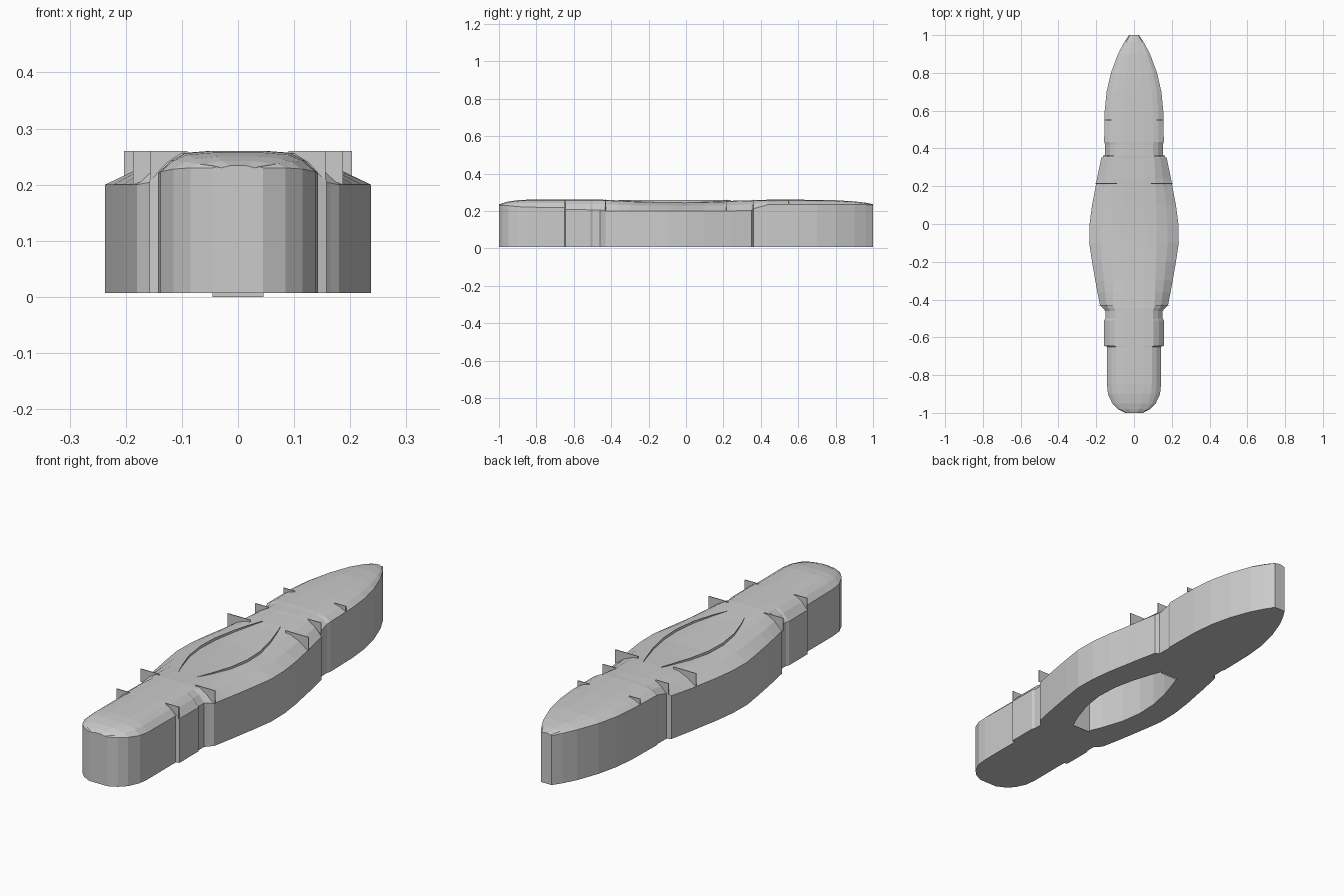
import bpy

if "Cube" in bpy.data.objects:
    bpy.data.objects.remove(bpy.data.objects["Cube"])

BASE = 0.007

# stations along the length: y, half width, edge height, centre height
STATIONS = [
    (-1.00, .045, .230, .234), (-.98, .085, .230, .242), (-.95, .115, .228, .250),
    (-.90, .138, .223, .257), (-.85, .143, .220, .260), (-.65, .143, .218, .260),
    (-.645, .158, .207, .260), (-.51, .158, .206, .260), (-.50, .152, .206, .260),
    (-.46, .152, .205, .260), (-.445, .165, .203, .260), (-.43, .180, .200, .259),
    (-.36, .194, .200, .256), (-.30, .205, .200, .253), (-.20, .222, .200, .250),
    (-.10, .237, .200, .248), (.00, .235, .200, .247), (.10, .222, .200, .249),
    (.20, .203, .200, .252), (.24, .196, .200, .254), (.35, .173, .203, .257),
    (.36, .155, .212, .258), (.42, .153, .228, .259), (.435, .158, .233, .260),
    (.60, .155, .235, .260), (.70, .145, .235, .259), (.80, .122, .235, .257),
    (.90, .085, .235, .251), (.96, .053, .233, .244), (1.00, .027, .231, .236)]

# half width of the underside opening at matching stations
OPENING = {-.36: .045, -.30: .070, -.20: .103, -.10: .117,
           .00: .113, .10: .092, .20: .060, .24: .045}


def make_object(name, verts, faces):
    mesh = bpy.data.meshes.new(name)
    mesh.from_pydata(verts, [], faces)
    mesh.update()
    obj = bpy.data.objects.new(name, mesh)
    bpy.context.collection.objects.link(obj)
    return obj


def section(y, w, edge, top):
    """Closed ring: across the crowned top, then back under the base."""
    s = .66 * w if w < .16 else .105 + (w - .16) * .2
    half = [(w, edge), (s + (w - s) * .5, edge + (top - edge) * .58),
            (s, top - .004), (s * .5, top)]
    upper = [(-x, z) for x, z in half] + [(x, z) for x, z in reversed(half)]
    h = OPENING.get(y, min(.045, w * .5))
    lower = [(w, BASE), (h, BASE), (-h, BASE), (-w, BASE)]
    return [(x, y, z) for x, z in upper + lower]


# main hull, lofted through the stations with the opening left out
verts, faces = [], []
for st in STATIONS:
    verts += section(*st)
N = 12
for i in range(len(STATIONS) - 1):
    in_opening = STATIONS[i][0] in OPENING and STATIONS[i + 1][0] in OPENING
    for j in range(N):
        if in_opening and j == 9:
            continue
        a, b = i * N + j, i * N + (j + 1) % N
        faces.append((a, b, b + N, a + N))
last = (len(STATIONS) - 1) * N
faces += [tuple(reversed(range(N))), tuple(range(last, last + N))]
hull = make_object("hull", verts, faces)

# opening side walls, just breaking through the top as thin ridges
for side, name in ((-1, "opening_wall_left"), (1, "opening_wall_right")):
    wv = []
    for y, h in OPENING.items():
        wv += [(side * h, y, BASE), (side * h, y, .257)]
    wf = [(2 * i, 2 * i + 1, 2 * i + 3, 2 * i + 2) for i in range(len(OPENING) - 1)]
    if side > 0:
        wf = [f[::-1] for f in wf]
    make_object(name, wv, wf)

# opening end walls, reaching down to the ground
for y, name in ((-.36, "opening_end_front"), (.24, "opening_end_back")):
    f = (0, 1, 2, 3) if y > 0 else (3, 2, 1, 0)
    make_object(name, [(-.045, y, 0), (.045, y, 0), (.045, y, .25), (-.045, y, .25)], [f])

# triangular upright fins on the shoulders: y, inner x, outer x, foot height
FINS = [(-.645, .09, .156, .205), (-.43, .09, .187, .200), (.215, .09, .203, .200),
        (.36, .10, .165, .210), (.55, .10, .156, .230)]
for n, (y, x0, x1, z0) in enumerate(FINS):
    for s, side in ((-1, "left"), (1, "right")):
        t = .002
        pts = [(s * x0, .26), (s * x1, .26), (s * x1, z0), (s * x0, .235)]
        fv = [(x, y + d, z) for d in (-t, t) for x, z in pts]
        ff = [(0, 1, 2, 3), (7, 6, 5, 4)]
        ff += [(k, k + 4, (k + 1) % 4 + 4, (k + 1) % 4) for k in range(4)]
        if s < 0:
            ff = [f[::-1] for f in ff]
        make_object(f"fin_{side}_{n + 1}", fv, ff)
